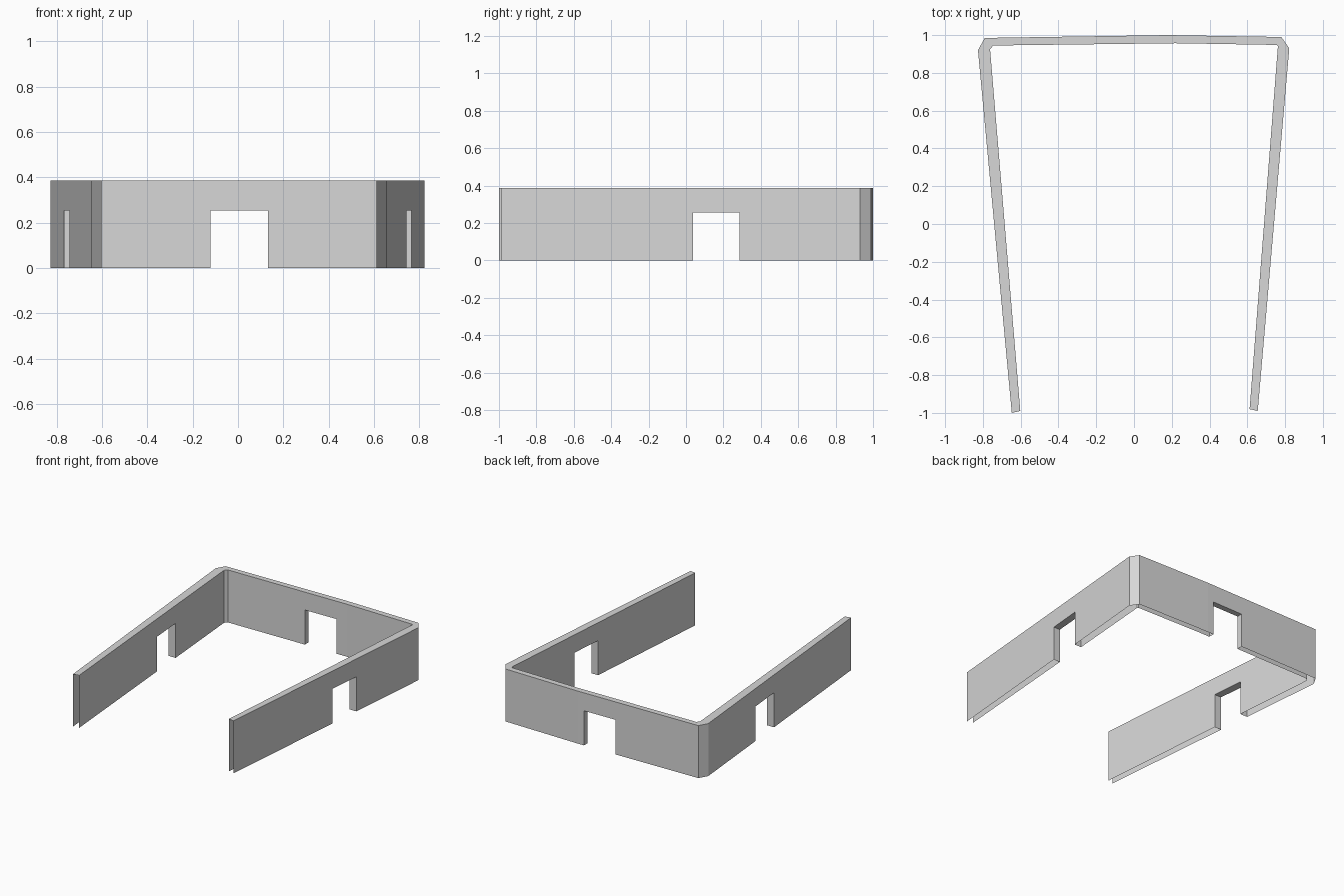
import bpy
import bmesh
from mathutils import Vector

if "Cube" in bpy.data.objects:
    bpy.data.objects.remove(bpy.data.objects["Cube"], do_unlink=True)

TOP = 0.387
DOOR_TOP = 0.255

grey = bpy.data.materials.new("plain_grey")
grey.use_nodes = True
colour = (0.68, 0.68, 0.68, 1)
grey.diffuse_color = colour
grey.node_tree.nodes["Principled BSDF"].inputs["Base Color"].default_value = colour


def cut(start, end, axis, value):
    """Point pair on the outer and inner lines where one axis has the given value."""
    return tuple(a.lerp(b, (value - a[axis]) / (b[axis] - a[axis]))
                 for a, b in zip(start, end))


def pair(ox, oy, ix, iy):
    return Vector((ox, oy)), Vector((ix, iy))


# Plan corners as outer and inner points
right_end = pair(-0.647, -1.0, -0.602, -0.99)
right_corner = pair(-0.826, 0.92, -0.762, 0.925)
back_right = pair(-0.79, 0.985, -0.745, 0.945)
back_bend = pair(0.18, 1.0, 0.22, 0.957)
back_left = pair(0.78, 0.99, 0.756, 0.948)
left_corner = pair(0.822, 0.93, 0.762, 0.942)
left_end = pair(0.655, -0.99, 0.612, -0.98)


def add_wall(name, stations, door):
    """Hollow wall, open underneath, with a doorway in the span numbered door."""
    bm = bmesh.new()

    def quad(*points):
        bm.faces.new([bm.verts.new((p.x, p.y, z)) for p, z in points])

    for i, ((ao, ai), (bo, bi)) in enumerate(zip(stations, stations[1:])):
        low = DOOR_TOP if i == door else 0
        quad((bo, low), (ao, low), (ao, TOP), (bo, TOP))
        quad((ai, low), (bi, low), (bi, TOP), (ai, TOP))
        quad((ao, TOP), (ai, TOP), (bi, TOP), (bo, TOP))
        if i == door:
            # Lintel underside and both jambs
            quad((bo, low), (bi, low), (ai, low), (ao, low))
            quad((ai, 0), (ao, 0), (ao, low), (ai, low))
            quad((bo, 0), (bi, 0), (bi, low), (bo, low))
    bmesh.ops.remove_doubles(bm, verts=bm.verts, dist=0.0001)
    mesh = bpy.data.meshes.new(name)
    bm.to_mesh(mesh)
    bm.free()
    mesh.materials.append(grey)
    obj = bpy.data.objects.new(name, mesh)
    bpy.context.collection.objects.link(obj)


# Side walls with matching doorways
side_door = (0.037, 0.285)
add_wall("right_wall", [right_end]
         + [cut(right_end, right_corner, 1, y) for y in side_door]
         + [right_corner], 1)
add_wall("left_wall", [left_corner]
         + [cut(left_corner, left_end, 1, y) for y in reversed(side_door)]
         + [left_end], 1)

# Back wall with chamfered corners and a slight bend
add_wall("back_wall", [right_corner, back_right]
         + [cut(back_right, back_bend, 0, x) for x in (-0.122, 0.132)]
         + [back_bend, back_left, left_corner], 2)
